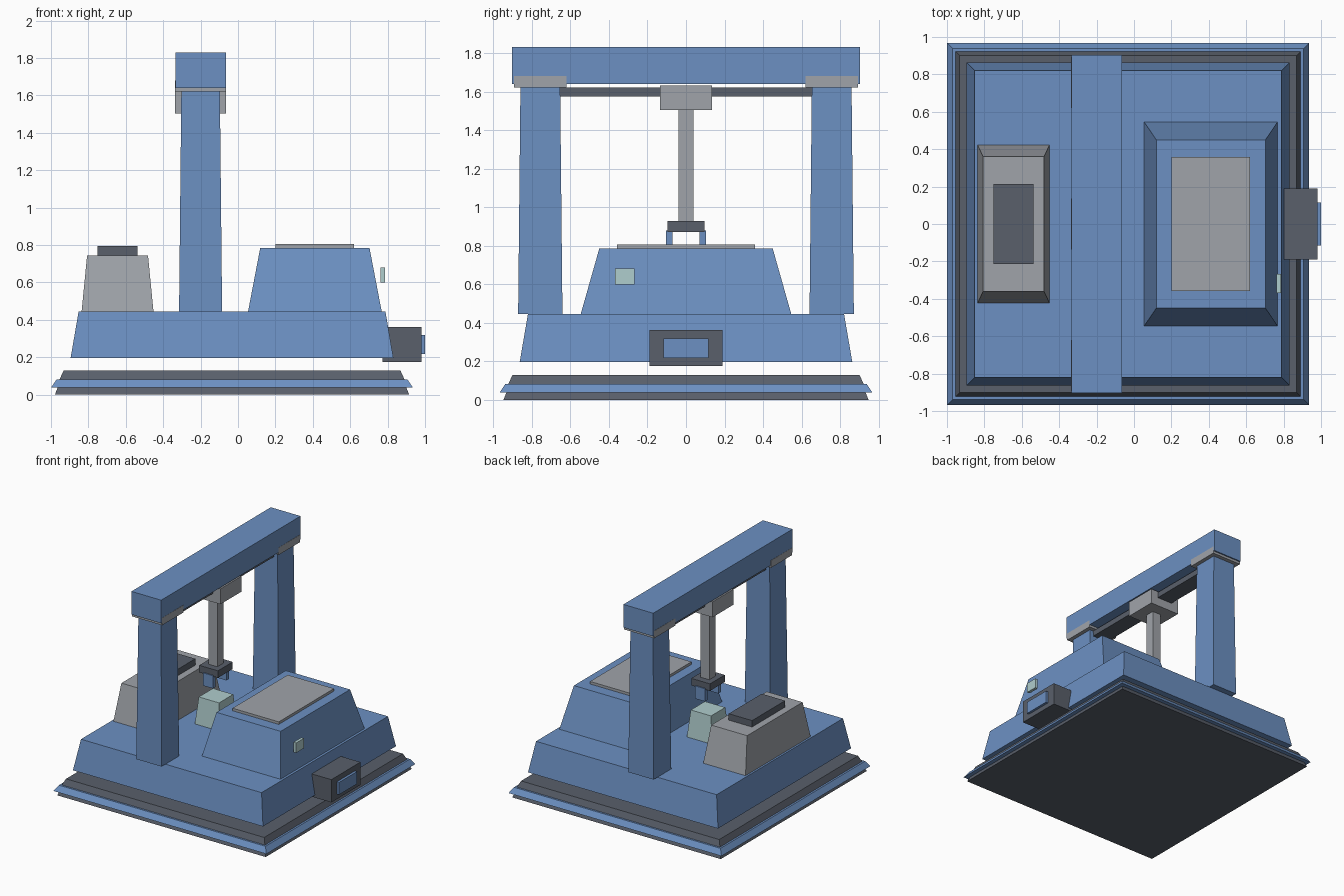
import bpy

default = bpy.data.objects.get("Cube")
if default:
    bpy.data.objects.remove(default, do_unlink=True)


def material(name, rgb):
    mat = bpy.data.materials.new(name)
    mat.use_nodes = True
    mat.diffuse_color = (*rgb, 1)
    mat.node_tree.nodes["Principled BSDF"].inputs["Base Color"].default_value = (*rgb, 1)
    return mat


BLUE = material("steel_blue", (0.15, 0.28, 0.54))
GREY = material("light_grey", (0.35, 0.37, 0.40))
DARK = material("dark_grey", (0.10, 0.115, 0.145))
MINT = material("pale_mint", (0.43, 0.61, 0.61))


def block(name, mat, center, z, bottom, top=None):
    """Box or tapered block: centre (x, y), z range, bottom and top half sizes."""
    top = top or bottom
    verts = []
    for height, (hx, hy) in zip(z, (bottom, top)):
        for sx, sy in ((-1, -1), (1, -1), (1, 1), (-1, 1)):
            verts.append((center[0] + sx * hx, center[1] + sy * hy, height))
    faces = [(3, 2, 1, 0), (4, 5, 6, 7)]
    faces += [(i, (i + 1) % 4, (i + 1) % 4 + 4, i + 4) for i in range(4)]
    mesh = bpy.data.meshes.new(name)
    mesh.from_pydata(verts, [], faces)
    mesh.materials.append(mat)
    obj = bpy.data.objects.new(name, mesh)
    bpy.context.collection.objects.link(obj)
    return obj


def square(size):
    return (size, size)


# Layered floor base and main deck
MID = (-0.032, 0)
DECK = 0.446
block("base_foot", DARK, MID, (0, 0.038), square(0.947), square(0.932))
block("base_rim", BLUE, MID, (0.038, 0.082), square(0.967), square(0.938))
block("base_step", DARK, MID, (0.082, 0.13), square(0.922), square(0.90))
block("deck", BLUE, MID, (0.196, DECK), square(0.863), square(0.82))

# Gantry: posts, caps, beam and rail
GX = -0.2
for side, y in (("front", -0.756), ("back", 0.756)):
    block(side + "_post", BLUE, (GX, y), (DECK, 1.63), square(0.115), square(0.103))
    block(side + "_post_cap", GREY, (GX, y), (1.62, 1.68), (0.1365, 0.137))
block("beam", BLUE, (GX, 0), (1.64, 1.83), (0.135, 0.904))
block("rail", DARK, (GX, 0), (1.575, 1.622), (0.07, 0.70))

# Carriage, arm and gripper
block("carriage", GREY, (GX, 0), (1.503, 1.63), square(0.136))
block("arm", GREY, (GX, 0), (0.92, 1.51), square(0.04))
block("gripper_plate", DARK, (GX, 0), (0.87, 0.928), (0.085, 0.096))
for side, y in (("front", -0.087), ("back", 0.087)):
    block(side + "_finger", BLUE, (GX, y), (0.775, 0.88), (0.045, 0.017))

# Sample block under the gripper
block("sample_block", MINT, (GX, 0), (DECK, 0.665), square(0.113), square(0.092))

# Grey unit on the right of the deck
block("side_unit", GREY, (-0.644, 0), (DECK, 0.743), (0.192, 0.422), (0.163, 0.36))
block("side_unit_pad", DARK, (-0.644, 0), (0.743, 0.796), (0.106, 0.214))

# Console on the left of the deck
block("console", BLUE, (0.411, 0), (DECK, 0.785), (0.357, 0.546), (0.292, 0.45))
block("console_plate", GREY, (0.411, 0), (0.785, 0.806), (0.21, 0.358))
block("indicator", MINT, (0.774, -0.318), (0.599, 0.681), (0.012, 0.05))

# Control box on the deck's left side
block("control_box", DARK, (0.876, 0), (0.176, 0.363), (0.104, 0.189))
block("control_screen", BLUE, (0.985, 0), (0.217, 0.318), (0.015, 0.116))
